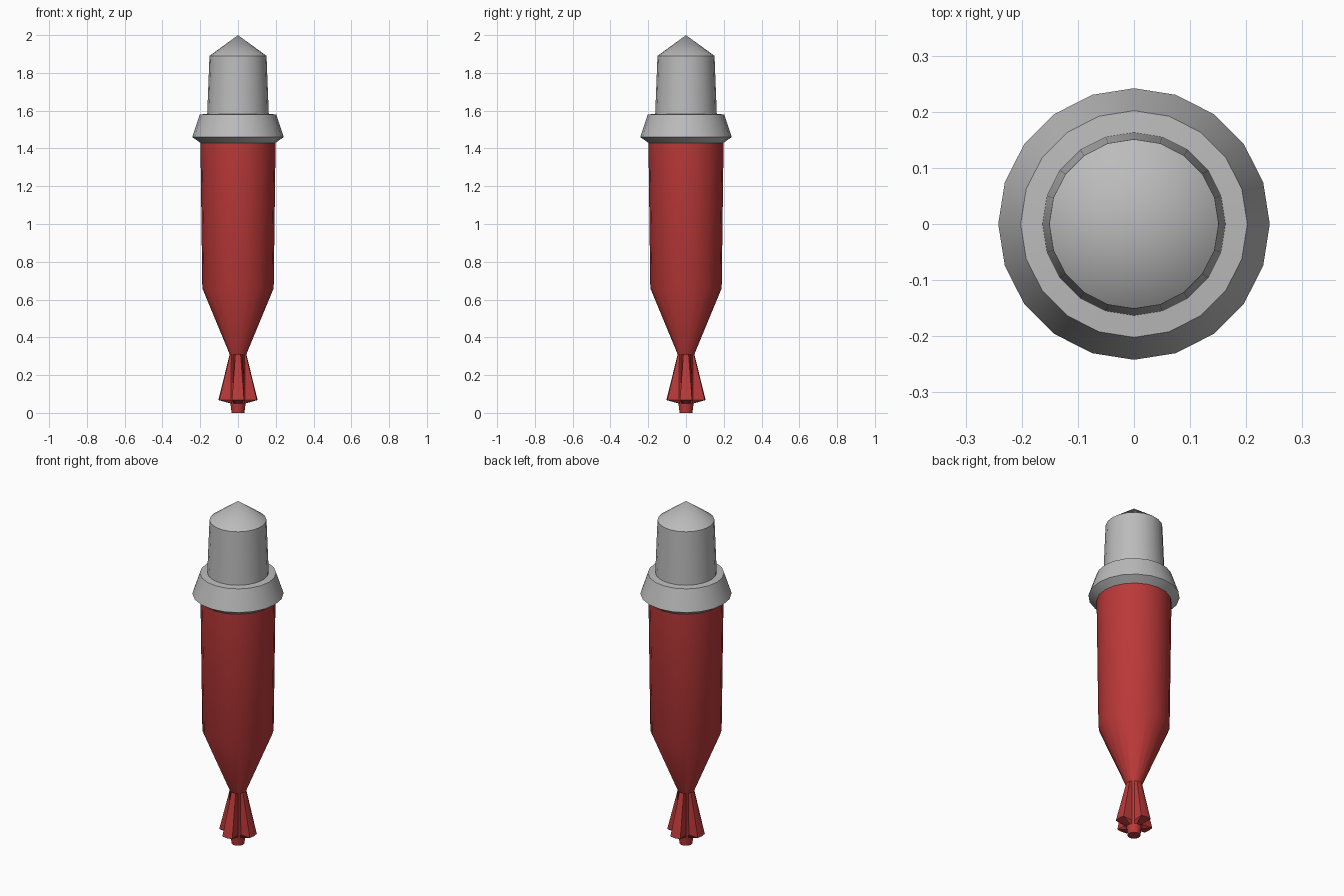
import bpy, bmesh, math

if "Cube" in bpy.data.objects:
    bpy.data.objects.remove(bpy.data.objects["Cube"])

SIDES = 20


def material(name, rgb):
    m = bpy.data.materials.new(name)
    m.diffuse_color = (*rgb, 1)
    m.use_nodes = True
    m.node_tree.nodes["Principled BSDF"].inputs["Base Color"].default_value = m.diffuse_color
    return m


def lathe(name, profile, mat):
    """Profile rows: (z, radius, optional valley radius between the fins).
    Radius 0 makes an apex."""
    bm = bmesh.new()
    rings = []
    for z, r, *valley in profile:
        if r == 0:
            rings.append([bm.verts.new((0, 0, z))])
            continue
        ring = []
        for i in range(SIDES):
            # each fin covers three of every five corners, centred on an axis
            rad = valley[0] if valley and i % 5 in (2, 3) else r
            a = math.tau * i / SIDES
            ring.append(bm.verts.new((rad * math.cos(a), rad * math.sin(a), z)))
        rings.append(ring)
    for lo, hi in zip(rings, rings[1:]):
        for i in range(SIDES):
            j = (i + 1) % SIDES
            if len(hi) == 1:
                bm.faces.new((lo[i], lo[j], hi[0]))
            else:
                bm.faces.new((lo[i], lo[j], hi[j], hi[i]))
    bm.faces.new(rings[0][::-1])
    if len(rings[-1]) > 1:
        bm.faces.new(rings[-1])
    bmesh.ops.recalc_face_normals(bm, faces=bm.faces[:])
    me = bpy.data.meshes.new(name)
    bm.to_mesh(me)
    bm.free()
    me.materials.append(mat)
    ob = bpy.data.objects.new(name, me)
    bpy.context.collection.objects.link(ob)
    bpy.ops.object.select_all(action='DESELECT')
    ob.select_set(True)
    bpy.context.view_layer.objects.active = ob
    bpy.ops.object.shade_smooth_by_angle(angle=math.radians(32))
    return ob


red = material("red_paint", (0.5, 0.04, 0.04))
grey = material("grey_metal", (0.5, 0.5, 0.5))

# red casing with tapered tail, four flared fins and end plug
lathe("casing_and_fins", [
    (0.0, 0.034), (0.05, 0.04), (0.068, 0.104, 0.045), (0.31, 0.044),
    (0.66, 0.189), (1.435, 0.199)], red)

# grey collar, tapered nose and pointed cap
lathe("collar_and_nose", [
    (1.43, 0.199), (1.46, 0.242), (1.58, 0.202), (1.583, 0.163),
    (1.89, 0.151), (2.0, 0)], grey)
